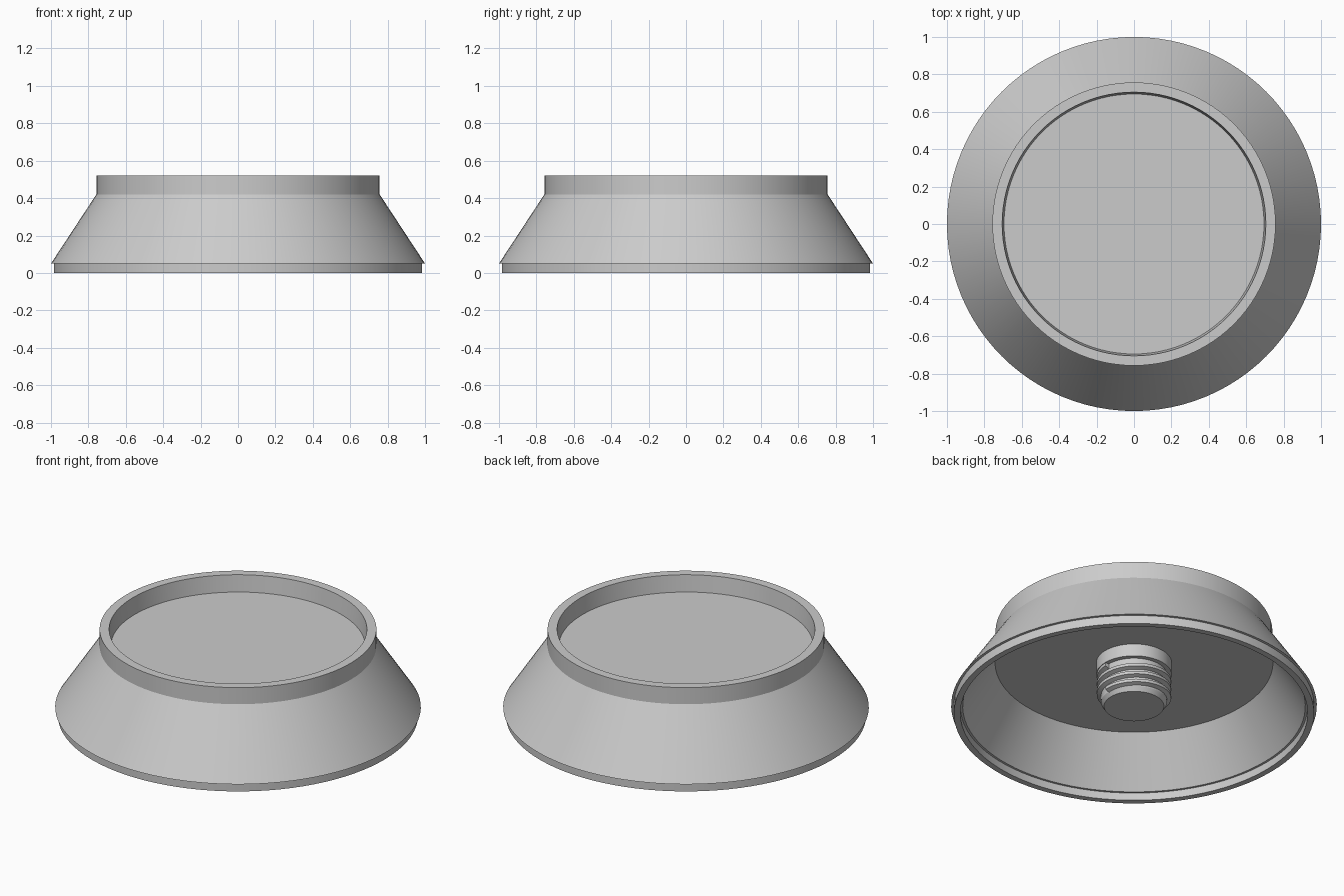
import bpy, bmesh, math
from mathutils import Vector

cube = bpy.data.objects.get("Cube")
if cube:
    bpy.data.objects.remove(cube, do_unlink=True)

grey = bpy.data.materials.new("light_grey")
grey.use_nodes = True
colour = (0.6, 0.6, 0.6, 1)
grey.diffuse_color = colour
grey.node_tree.nodes["Principled BSDF"].inputs["Base Color"].default_value = colour


def finish(name, bm):
    bmesh.ops.recalc_face_normals(bm, faces=bm.faces[:])
    mesh = bpy.data.meshes.new(name)
    bm.to_mesh(mesh)
    bm.free()
    mesh.materials.append(grey)
    obj = bpy.data.objects.new(name, mesh)
    bpy.context.collection.objects.link(obj)
    bpy.ops.object.select_all(action="DESELECT")
    obj.select_set(True)
    bpy.context.view_layer.objects.active = obj
    bpy.ops.object.shade_smooth_by_angle(angle=math.radians(20))
    return obj


def lathe(name, profile, steps):
    """Revolve (radius, height) points, starting and ending on the axis."""
    bm = bmesh.new()
    verts = [bm.verts.new((r, 0, z)) for r, z in profile]
    edges = [bm.edges.new(pair) for pair in zip(verts, verts[1:])]
    bmesh.ops.spin(bm, geom=verts + edges, cent=(0, 0, 0), axis=(0, 0, 1),
                   angle=math.tau, steps=steps)
    bmesh.ops.remove_doubles(bm, verts=bm.verts[:], dist=0.0005)
    return finish(name, bm)


def helix_ridge(name, section, start, pitch, turns, steps):
    """Sweep a closed (radius, height) section along a helix."""
    bm = bmesh.new()
    rings = []
    total = int(turns * steps)
    for i in range(total + 1):
        a = math.tau * i / steps
        lift = start + pitch * i / steps
        rings.append([bm.verts.new(Vector((r * math.cos(a), r * math.sin(a), lift + z)))
                      for r, z in section])
    n = len(section)
    for a, b in zip(rings, rings[1:]):
        for j in range(n):
            k = (j + 1) % n
            bm.faces.new((a[j], a[k], b[k], b[j]))
    bm.faces.new(rings[0])
    bm.faces.new(rings[-1])
    return finish(name, bm)


# Hollow flared body with a shallow tray on top and a stepped foot rim
lathe("flared_body", [
    (0, 0.42), (0.695, 0.42), (0.705, 0.52), (0.757, 0.52), (0.757, 0.42),
    (1.0, 0.05), (0.985, 0.05), (0.985, 0), (0.95, 0), (0.95, 0.045),
    (0.937, 0.045), (0.76, 0.32), (0, 0.32)], 96)

# Central stud under the tray, with a plain neck and a chamfered tip
lathe("stud", [
    (0, 0.33), (0.206, 0.33), (0.206, 0.245), (0.18, 0.245),
    (0.18, 0.07), (0.164, 0.045), (0, 0.045)], 64)

# Screw thread around the stud
helix_ridge("stud_thread", [(0.17, -0.021), (0.204, -0.009), (0.204, 0.009), (0.17, 0.021)],
            start=0.085, pitch=0.05, turns=3, steps=48)
